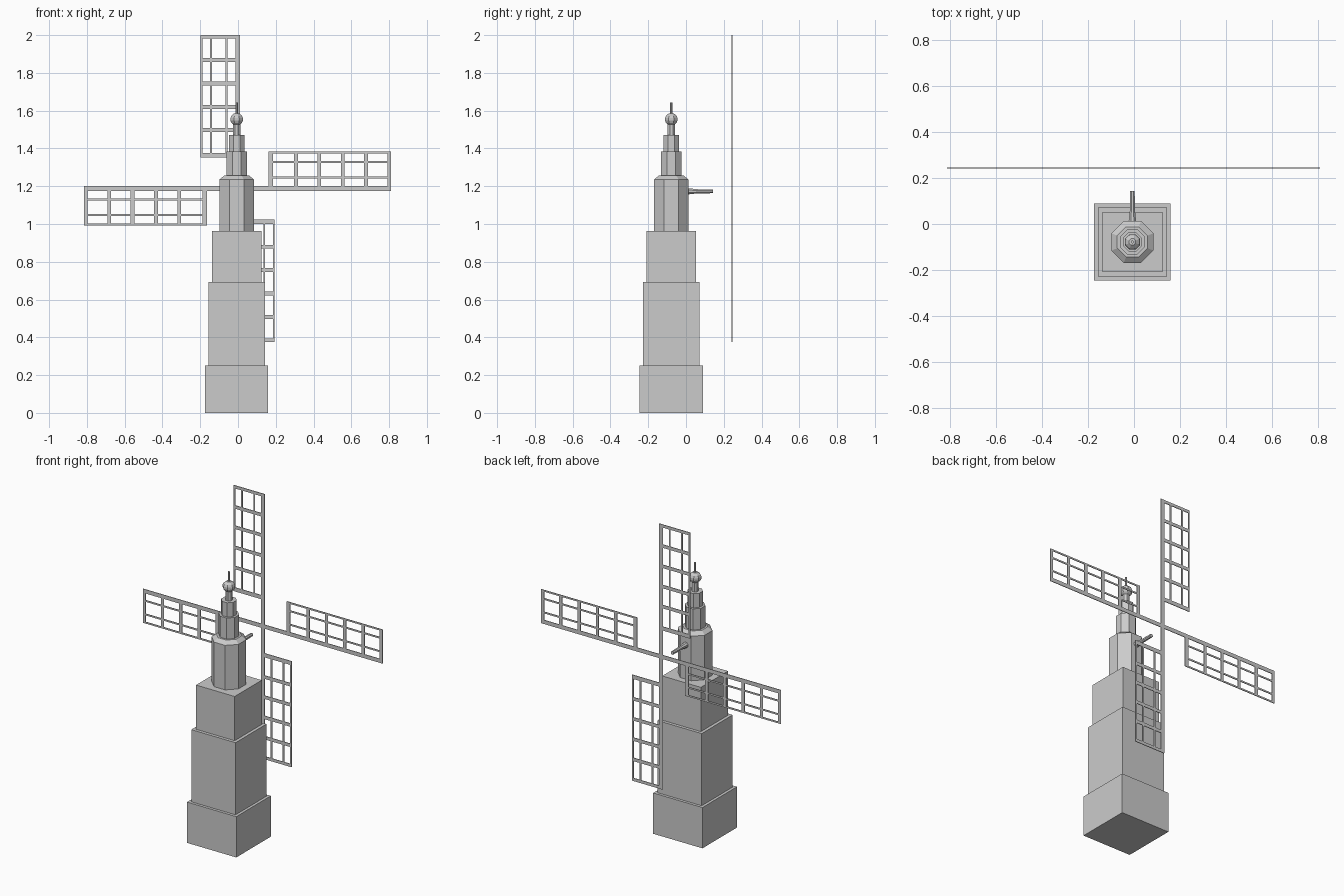
import bpy, bmesh, math
from mathutils import Matrix, Vector

if "Cube" in bpy.data.objects:
    bpy.data.objects.remove(bpy.data.objects["Cube"])

CX, CY = -0.007, -0.078      # tower axis
HUB_Z, SAIL_Y = 1.188, 0.245


def finish(name, bm):
    bmesh.ops.recalc_face_normals(bm, faces=bm.faces)
    me = bpy.data.meshes.new(name)
    bm.to_mesh(me)
    bm.free()
    ob = bpy.data.objects.new(name, me)
    bpy.context.collection.objects.link(ob)
    return ob


def stack(name, profile, sides=8, matrix=None):
    """Closed prism stack; profile = (apothem, height), flats facing the axes."""
    bm = bmesh.new()
    rings = []
    for r, z in profile:
        R = r / math.cos(math.pi / sides)
        rings.append([bm.verts.new((R * math.cos((i + .5) * math.tau / sides),
                                    R * math.sin((i + .5) * math.tau / sides), z))
                      for i in range(sides)])
    for a, b in zip(rings, rings[1:]):
        for i in range(sides):
            j = (i + 1) % sides
            bm.faces.new((a[i], a[j], b[j], b[i]))
    bm.faces.new(rings[0][::-1])
    bm.faces.new(rings[-1])
    bm.transform(matrix or Matrix.Translation((CX, CY, 0)))
    return finish(name, bm)


# square tower, three stepped blocks
stack("tower_base", [(.167, 0), (.167, .25)], 4)
stack("tower_middle", [(.150, .25), (.150, .692)], 4)
stack("tower_upper", [(.131, .692), (.131, .963)], 4)

# octagonal lantern and turrets
stack("lantern", [(.091, .963), (.091, 1.236), (.066, 1.256)])
stack("lower_turret", [(.054, 1.25), (.054, 1.385)])
stack("upper_turret", [(.041, 1.385), (.041, 1.472)])
stack("finial_neck", [(.019, 1.472), (.019, 1.535)])
stack("finial_ball", [(.014, 1.523), (.028, 1.536), (.033, 1.547),
                      (.033, 1.561), (.028, 1.573), (.014, 1.585)])
stack("spire", [(.006, 1.58), (.006, 1.643)])

# tapered axle pointing towards the sails
axle = Matrix.Translation((CX, 0, 1.173)) @ Matrix.Rotation(-math.pi / 2, 4, 'X')
stack("axle", [(.018, 0), (.016, .015), (.011, .06), (.010, .143)], 8, axle)

# four lattice sails: bar spans across (u) and along (v) the arm
W, TIP = .012, .812
U_BARS = [(-.196, -.186), (-.146, -.136), (-.063, -.053), (-W, W)]
V_BARS = [(.163, .187), (.299, .319), (.422, .442), (.546, .566), (.670, .690), (.794, TIP)]


def is_bar(i):
    return i % 2 == 0


us = [c for bar in U_BARS for c in bar]
vs = [c for bar in V_BARS for c in bar]
bm = bmesh.new()


def quad(u0, u1, v0, v1, turn):
    rot = Matrix.Rotation(turn * math.pi / 2, 4, 'Y')
    off = Vector((-.002, SAIL_Y - .002, HUB_Z))
    bm.faces.new([bm.verts.new(rot @ Vector((u, 0, v)) + off)
                  for u, v in ((u0, v0), (u1, v0), (u1, v1), (u0, v1))])


quad(-W, W, -W, W, 0)
for turn in range(4):
    quad(-W, W, W, vs[0], turn)
    for i in range(len(us) - 1):
        for j in range(len(vs) - 1):
            if is_bar(i) or is_bar(j):
                quad(us[i], us[i + 1], vs[j], vs[j + 1], turn)
bmesh.ops.remove_doubles(bm, verts=bm.verts, dist=1e-4)
sails = finish("sails", bm)
thick = sails.modifiers.new("thickness", 'SOLIDIFY')
thick.thickness = .004
thick.offset = 0
